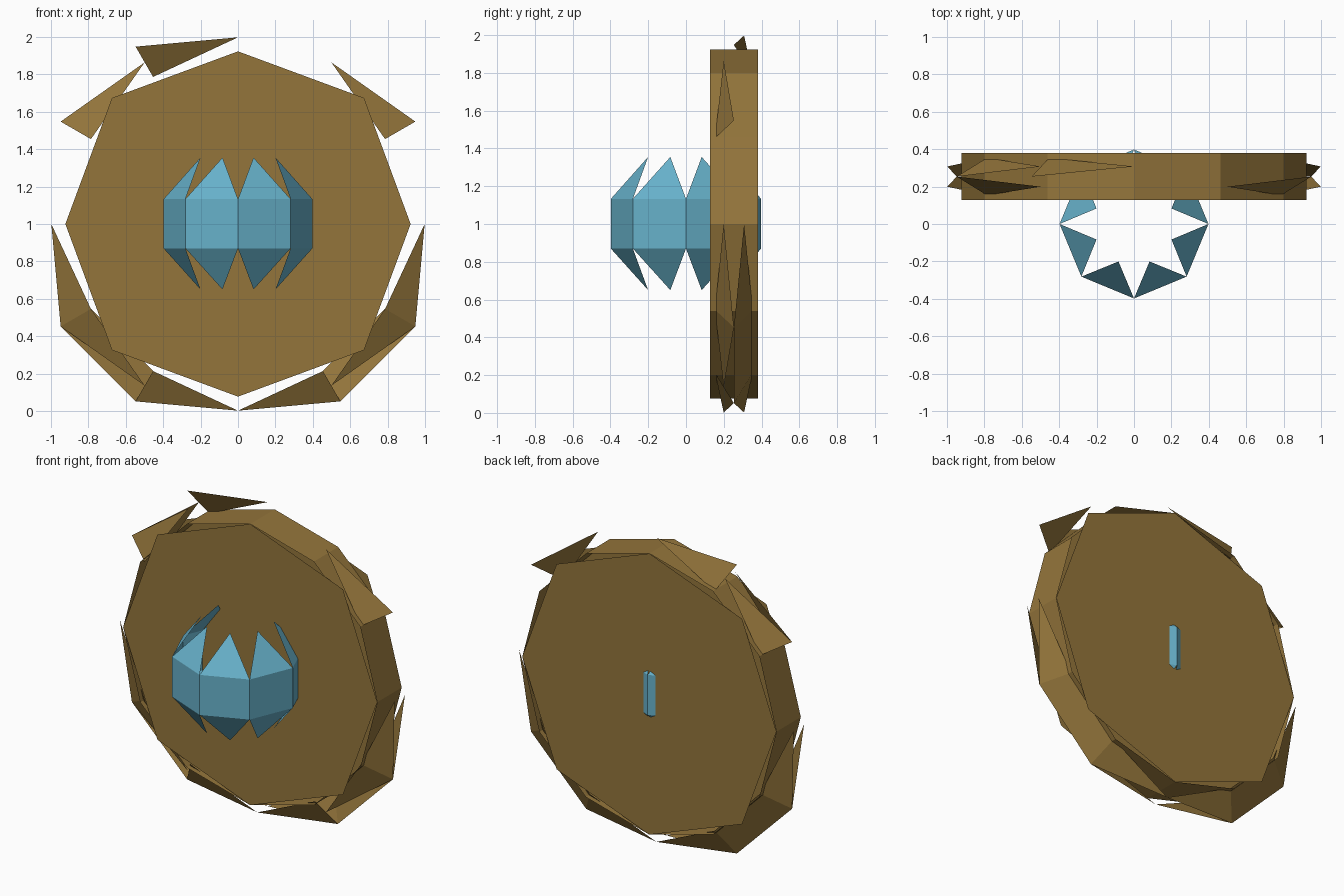
import bpy
from math import sin, cos, radians

if "Cube" in bpy.data.objects:
    bpy.data.objects.remove(bpy.data.objects["Cube"])


def material(name, rgb):
    m = bpy.data.materials.new(name)
    m.diffuse_color = (*rgb, 1)
    m.use_nodes = True
    m.node_tree.nodes["Principled BSDF"].inputs["Base Color"].default_value = m.diffuse_color
    return m


brown = material("brown", (0.296, 0.179, 0.044))
blue = material("blue", (0.138, 0.448, 0.60))


def make(name, verts, faces, mat):
    me = bpy.data.meshes.new(name)
    me.from_pydata(verts, [], faces)
    me.update()
    me.materials.append(mat)
    ob = bpy.data.objects.new(name, me)
    bpy.context.collection.objects.link(ob)
    return ob


def upright(r, deg, y):
    """Point on a circle standing in the xz plane, centred at z = 1."""
    return (r * cos(radians(deg)), y, 1 + r * sin(radians(deg)))


def flat(r, deg, z):
    """Point on a level circle around the z axis."""
    return (r * cos(radians(deg)), r * sin(radians(deg)), z)


FRONT, BACK, MID = 0.127, 0.38, 0.2535

# Open twelve-sided rim
n = 12
make("disc_rim",
     [upright(0.923, i * 30, y) for y in (FRONT, BACK) for i in range(n)],
     [(i, (i + 1) % n, n + (i + 1) % n, n + i) for i in range(n)], brown)

# Octagonal front and back plates
for name, y in (("front_plate", FRONT), ("back_plate", BACK)):
    ring = [upright(0.953 if i % 2 else 0.923, i * 45, y) for i in range(8)]
    order = range(8) if y == FRONT else range(7, -1, -1)
    make(name, ring, [tuple(order)], brown)

# Jagged splinters around the rim: (base angle, tip angle, sides), -1 is front
both = (-1, 1)
splinters = [(120, 90, (1,)), (30, 60, (-1,)), (150, 120, both),
             (-30, 0, both), (-150, -180, both),
             (-30, -60, (-1,)), (-150, -120, (-1,)),
             (-60, -90, both), (-120, -90, both)]
verts, faces = [], []


def face(*pts):
    faces.append(tuple(range(len(verts), len(verts) + len(pts))))
    verts.extend(pts)


for base, tip, sides in splinters:
    for s in sides:
        face(upright(1.095, base, MID), upright(0.908, base, MID + s * 0.1),
             upright(0.998, tip, MID + s * 0.054))

# Full-width pieces behind the lower corners
for a, b in ((-30, -60), (-120, -150)):
    face(upright(1.095, a, MID), upright(0.908, a, MID + 0.1),
         upright(0.908, b, MID + 0.1), upright(1.095, b, MID))
make("rim_splinters", verts, faces, brown)

# Blue core: eight-sided band with a pointed petal above and below each side
verts = [flat(0.398, i * 45, z) for z in (0.87, 1.133) for i in range(8)]
verts += [flat(0.217, i * 45 + 22.5, z) for z in (0.65, 1.355) for i in range(8)]
faces = []
for i in range(8):
    j = (i + 1) % 8
    faces += [(i, j, 8 + j, 8 + i), (j, i, 16 + i), (8 + i, 8 + j, 24 + i)]
make("core", verts, faces, blue)
